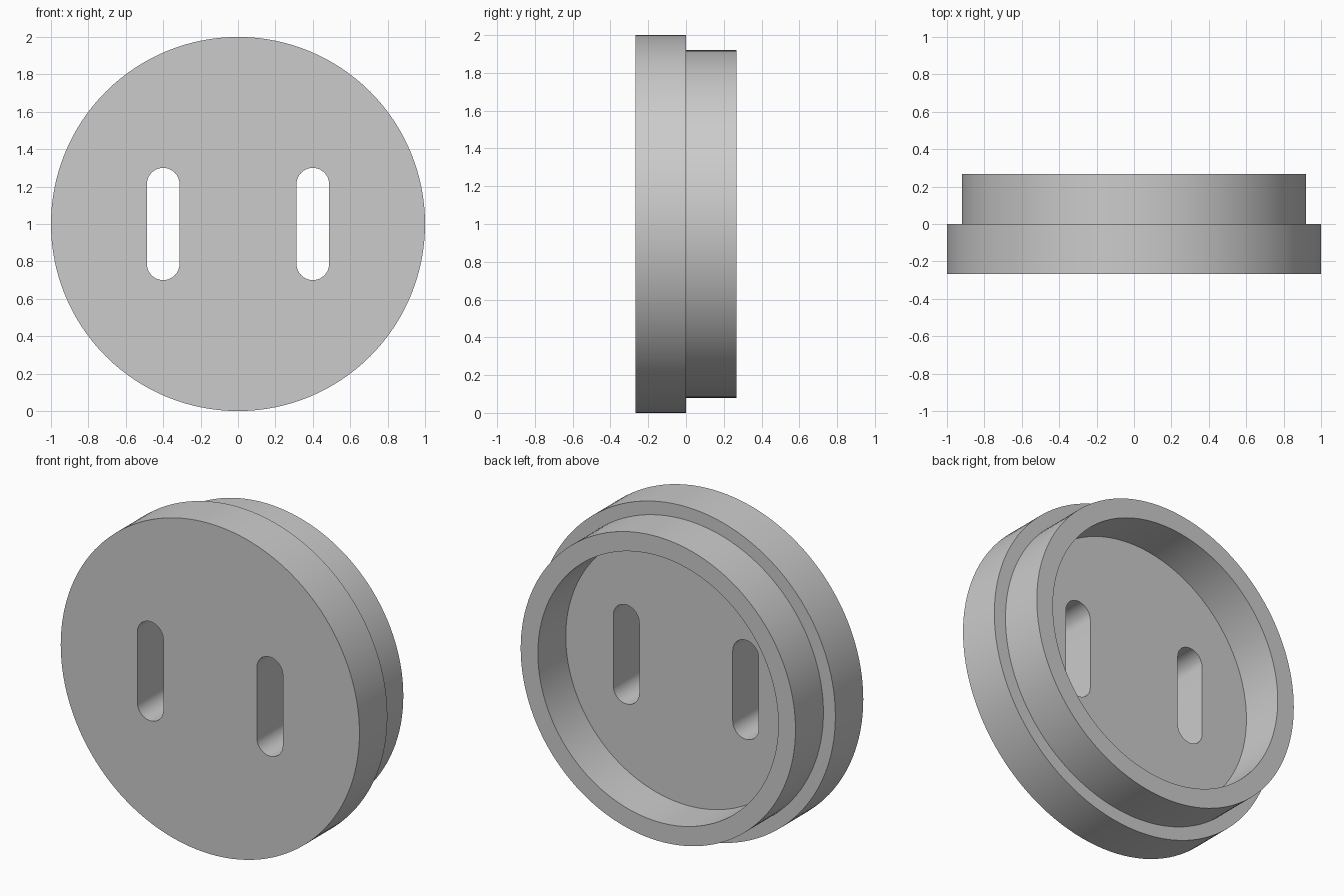
import bpy, bmesh, math
from mathutils import Vector, Matrix

if "Cube" in bpy.data.objects:
    bpy.data.objects.remove(bpy.data.objects["Cube"], do_unlink=True)

SEGMENTS = 128
HALF = 0.267      # half the total depth
CENTRE = Vector((0, 0, 1))

grey = bpy.data.materials.new("plain grey")
grey.use_nodes = True
colour = (0.6, 0.6, 0.6, 1)
grey.diffuse_color = colour
grey.node_tree.nodes["Principled BSDF"].inputs["Base Color"].default_value = colour


def make_object(name, bm):
    bmesh.ops.recalc_face_normals(bm, faces=bm.faces)
    mesh = bpy.data.meshes.new(name)
    bm.to_mesh(mesh)
    bm.free()
    mesh.materials.append(grey)
    obj = bpy.data.objects.new(name, mesh)
    bpy.context.collection.objects.link(obj)
    return obj


# Stepped cap: (radius, y) section turned about the front-back axis
section = [(0, -HALF), (1, -HALF), (1, 0), (0.92, 0),
           (0.92, HALF), (0.805, HALF), (0.805, 0), (0, 0)]
bm = bmesh.new()
verts = [bm.verts.new((r, y, 1)) for r, y in section]
edges = [bm.edges.new(pair) for pair in zip(verts, verts[1:])]
bmesh.ops.spin(bm, geom=verts + edges, cent=CENTRE, axis=(0, 1, 0),
               angle=math.tau, steps=SEGMENTS, use_merge=True)
bmesh.ops.remove_doubles(bm, verts=bm.verts, dist=1e-4)
# Merge the flat centre fans into single discs
for y in (-HALF, 0):
    hub = [v for v in bm.verts if (v.co - Vector((0, y, 1))).length < 1e-3]
    bmesh.ops.dissolve_verts(bm, verts=hub)
cap = make_object("stepped_cap", bm)


# Upright round-ended slots through the front plate
def slot_cutter(name, x, radius=0.087, half_straight=0.213, steps=24):
    bm = bmesh.new()
    outline = []
    for end in (0, 1):
        shift = half_straight * (1 - 2 * end)
        for i in range(steps + 1):
            a = math.pi * (end + i / steps)
            outline.append(bm.verts.new((x + radius * math.cos(a), -0.5,
                                         1 + shift + radius * math.sin(a))))
    face = bm.faces.new(outline)
    result = bmesh.ops.extrude_face_region(bm, geom=[face])
    moved = [v for v in result["geom"] if isinstance(v, bmesh.types.BMVert)]
    bmesh.ops.translate(bm, verts=moved, vec=(0, 1, 0))
    return make_object(name, bm)


cutters = [slot_cutter("left_slot_cutter", 0.4), slot_cutter("right_slot_cutter", -0.4)]
bpy.ops.object.select_all(action='DESELECT')
bpy.context.view_layer.objects.active = cap
cap.select_set(True)
for cutter in cutters:
    mod = cap.modifiers.new(cutter.name, 'BOOLEAN')
    mod.operation = 'DIFFERENCE'
    mod.solver = 'EXACT'
    mod.object = cutter
    bpy.ops.object.modifier_apply(modifier=mod.name)
    bpy.data.objects.remove(cutter, do_unlink=True)

bpy.ops.object.shade_smooth_by_angle(angle=math.radians(30))
